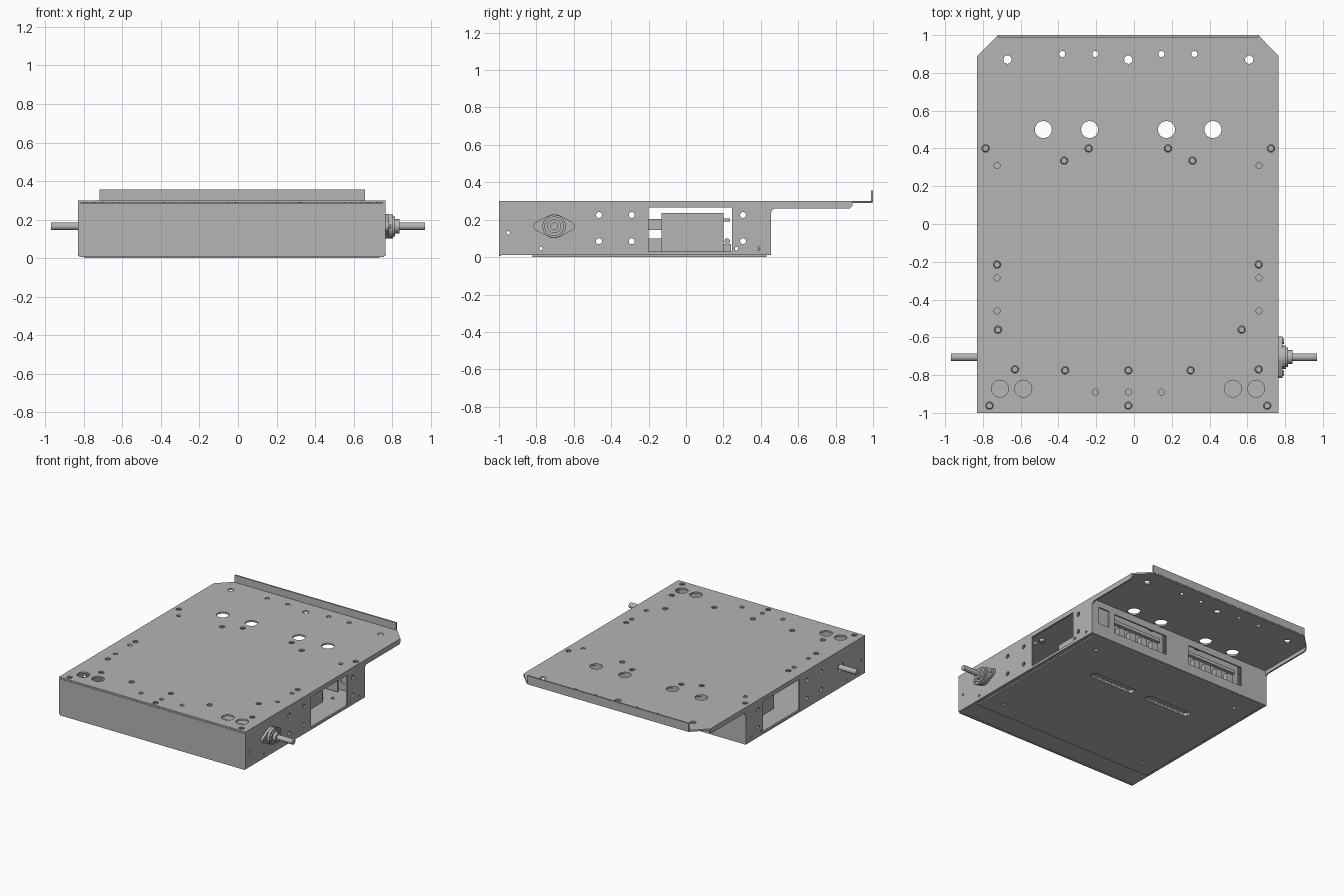
import bpy, bmesh, math
from mathutils import Matrix, Vector

if "Cube" in bpy.data.objects:
    bpy.data.objects.remove(bpy.data.objects["Cube"])

grey = bpy.data.materials.new("sheet_metal_grey")
grey.use_nodes = True
grey.diffuse_color = (0.46, 0.46, 0.46, 1)
grey.node_tree.nodes["Principled BSDF"].inputs["Base Color"].default_value = grey.diffuse_color

L, R, T = -0.83, 0.765, 0.012      # side limits and sheet thickness
MID = (L + R) / 2


def finish(name, bm):
    bmesh.ops.recalc_face_normals(bm, faces=bm.faces)
    me = bpy.data.meshes.new(name)
    bm.to_mesh(me)
    bm.free()
    me.materials.append(grey)
    ob = bpy.data.objects.new(name, me)
    bpy.context.collection.objects.link(ob)
    return ob


def add_box(bm, x, y, z):
    size = [b - a for a, b in (x, y, z)]
    mid = [(a + b) / 2 for a, b in (x, y, z)]
    bmesh.ops.create_cube(bm, size=1, matrix=Matrix.Translation(mid) @ Matrix.Diagonal((*size, 1)))


def add_cyl(bm, centre, r, depth, axis="Z", seg=24):
    rot = {"Z": Matrix(), "X": Matrix.Rotation(math.pi / 2, 4, "Y"),
           "Y": Matrix.Rotation(math.pi / 2, 4, "X")}[axis]
    bmesh.ops.create_cone(bm, cap_ends=True, segments=seg, radius1=r, radius2=r,
                          depth=depth, matrix=Matrix.Translation(centre) @ rot)


def box(name, x, y, z):
    bm = bmesh.new()
    add_box(bm, x, y, z)
    return finish(name, bm)


def add_prism(bm, pts, offset):
    face = bm.faces.new([bm.verts.new(p) for p in pts])
    ext = bmesh.ops.extrude_face_region(bm, geom=[face])["geom"]
    bmesh.ops.translate(bm, vec=offset, verts=[v for v in ext if isinstance(v, bmesh.types.BMVert)])


def prism(name, pts, offset):
    bm = bmesh.new()
    add_prism(bm, pts, offset)
    return finish(name, bm)


def cut(ob, bm):
    tool = finish("cutter", bm)
    tool.hide_render = True
    mod = ob.modifiers.new("cut", "BOOLEAN")
    mod.operation, mod.solver, mod.object = "DIFFERENCE", "EXACT", tool
    bpy.context.view_layer.objects.active = ob
    bpy.ops.object.modifier_apply(modifier=mod.name)
    bpy.data.objects.remove(tool)


# Top plate with clipped rear corners
top = prism("top_plate", [(L, -1, 0.288), (R, -1, 0.288), (R, 0.89, 0.288), (0.66, 0.998, 0.288),
                          (-0.72, 0.998, 0.288), (L, 0.89, 0.288)], (0, 0, T))
screws = [(-0.785, 0.4), (-0.24, 0.4), (0.18, 0.4), (0.725, 0.4), (-0.37, 0.335), (0.31, 0.335),
          (-0.725, -0.215), (0.66, -0.215), (-0.72, -0.56), (0.57, -0.56), (-0.63, -0.77),
          (-0.365, -0.775), (-0.03, -0.775), (0.3, -0.775), (0.66, -0.77),
          (-0.765, -0.962), (-0.03, -0.962), (0.705, -0.962)]
small = [(x, 0.9) for x in (-0.38, -0.205, 0.145, 0.32)]
small += [(x, y) for x in (-0.725, 0.662) for y in (0.31, -0.285, -0.46)]
small += [(x, -0.89) for x in (-0.205, -0.03, 0.145)]
medium = [(x, 0.87) for x in (-0.67, -0.03, 0.61)]
large = [(x, 0.5) for x in (-0.48, -0.235, 0.172, 0.418)]
large += [(x, -0.872) for x in (-0.71, -0.586, 0.524, 0.647)]
bm = bmesh.new()
for group, r in ((screws, 0.02), (small, 0.016), (medium, 0.022), (large, 0.045)):
    for x, y in group:
        add_cyl(bm, (x, y, 0.294), r, 0.1)
cut(top, bm)
box("rear_lip", (-0.72, 0.66), (0.988, 1.0), (0.296, 0.355))

# Socket head screws, each a small ring with a recessed centre
bm = bmesh.new()
for x, y in screws:
    add_cyl(bm, (x, y, 0.278), 0.0185, 0.022)
    bmesh.ops.create_cone(bm, cap_ends=False, segments=24, radius1=0.0185, radius2=0.015,
                          depth=0.008, matrix=Matrix.Translation((x, y, 0.293)))
    add_cyl(bm, (x, y, 0.291), 0.009, 0.006, seg=6)
finish("top_screws", bm)

# Side plates with a shallow rear flange, a window and matching holes
WIN_Y, WIN_Z = (-0.2, 0.245), (0.03, 0.265)
profile = [(-1, T), (0.455, T), (0.455, 0.235)]
profile += [(0.48 - 0.025 * math.cos(a), 0.235 + 0.025 * math.sin(a))
            for a in (math.pi / 8 * i for i in range(1, 5))]
profile += [(0.875, 0.26), (0.89, 0.275), (0.89, 0.289), (-1, 0.289)]
for name, x0 in (("left_side", R - T), ("right_side", L)):
    side = prism(name, [(x0, y, z) for y, z in profile], (T, 0, 0))
    bm = bmesh.new()
    add_box(bm, (x0 - 0.1, x0 + 0.1), WIN_Y, WIN_Z)
    for y in (-0.465, -0.29, 0.305):
        for z in (0.085, 0.225):
            add_cyl(bm, (x0, y, z), 0.016, 0.1, "X")
    for y, z in ((-0.95, 0.13), (-0.775, 0.045), (-0.165, 0.02), (0.27, 0.045), (0.39, 0.045)):
        if z > 0.03:
            add_cyl(bm, (x0, y, z), 0.009, 0.1, "X", 16)
    add_cyl(bm, (x0, -0.705, 0.165), 0.035, 0.1, "X")
    cut(side, bm)

# Front panel
box("front_panel", (L + 0.008, R - 0.008), (-1.0, -0.988), (0.005, 0.286))

# Floor and the thin cover under it, with two long slots
floor = box("floor", (L + T, R - T), (-0.99, 0.455), (0.011, 0.022))
cover = box("bottom_cover", (L + 0.03, R - 0.03), (-0.82, 0.43), (0, 0.01))
for ob in (floor, cover):
    bm = bmesh.new()
    for cx in (0.21, -0.29):
        pts = []
        for i in range(18):
            s = 1 if i < 9 else -1
            a = -math.pi / 2 + math.pi * (i if i < 9 else i - 1) / 8
            pts.append((cx + s * 0.165 + 0.03 * math.cos(a), 0.02 + 0.03 * math.sin(a), -0.05))
        add_prism(bm, pts, (0, 0, 0.1))
    for x, y in ((0.6, 0.3), (-0.66, 0.3), (0.6, -0.7), (-0.66, -0.7)):
        add_cyl(bm, (x, y, 0), 0.014, 0.1)
    cut(ob, bm)

# Rear wall with two connector openings and a power socket
wall = box("rear_wall", (L + T, R - T), (0.443, 0.455), (T, 0.289))
PORTS = ((0.085, 0.56), (-0.6, -0.115))
bm = bmesh.new()
for span in PORTS:
    add_box(bm, span, (0.4, 0.5), (0.085, 0.235))
add_box(bm, (0.61, 0.7), (0.4, 0.5), (0.11, 0.24))
cut(wall, bm)
box("power_socket", (0.612, 0.698), (0.38, 0.448), (0.112, 0.238))
bm = bmesh.new()
for a, b in PORTS:
    add_box(bm, (a - 0.02, b + 0.02), (0.385, 0.395), (0.03, 0.28))
    for i in range(4):
        x = a + 0.06 + i * 0.1
        add_box(bm, (x, x + 0.055), (0.39, 0.435), (0.1, 0.16))
    add_box(bm, (a + 0.03, b - 0.03), (0.39, 0.42), (0.19, 0.215))
finish("rear_connectors", bm)

# Inner power unit seen through the side windows
box("power_unit", (-0.66, 0.58), (-0.13, 0.2), (0.022, 0.235))
bm = bmesh.new()
for x in (-0.6, 0.5):
    add_box(bm, (x, x + 0.06), (-0.2, -0.12), (0.145, 0.205))
    add_box(bm, (x, x + 0.06), (-0.215, -0.12), (0.022, 0.1))
    add_box(bm, (x, x + 0.06), (0.19, 0.235), (0.19, 0.207))
    add_box(bm, (x, x + 0.06), (0.19, 0.24), (0.022, 0.07))
    add_cyl(bm, (x + 0.03, 0.22, 0.085), 0.015, 0.06, "X")
finish("unit_brackets", bm)

# Drive shaft and its flanged bearing
CY, CZ = -0.705, 0.165


def disc(name, x0, x1, r):
    bm = bmesh.new()
    add_cyl(bm, ((x0 + x1) / 2, CY, CZ), r, x1 - x0, "X", 32)
    return finish(name, bm)


disc("drive_shaft", -0.97, 0.97, 0.02)
disc("bearing_body", 0.7, 0.805, 0.062)
disc("bearing_hub", 0.8, 0.815, 0.052)
disc("bearing_collar", 0.81, 0.838, 0.037)

# Oval flange: hull of a centre circle and two small ears
bm = bmesh.new()
for dy, r in ((0, 0.064), (-0.084, 0.026), (0.084, 0.026)):
    for x in (R, 0.785):
        for i in range(32):
            a = math.tau * i / 32
            bm.verts.new((x, CY + dy + r * math.cos(a), CZ + r * math.sin(a)))
hull = bmesh.ops.convex_hull(bm, input=bm.verts)
junk = {g for k in ("geom_interior", "geom_unused") for g in hull[k] if isinstance(g, bmesh.types.BMVert)}
bmesh.ops.delete(bm, geom=list(junk), context="VERTS")
bmesh.ops.dissolve_limit(bm, angle_limit=0.01, verts=bm.verts, edges=bm.edges)
finish("bearing_flange", bm)
bm = bmesh.new()
for dy in (-0.084, 0.084):
    add_cyl(bm, (0.786, CY + dy, CZ), 0.014, 0.014, "X", 6)
finish("flange_bolts", bm)

# Smooth the round parts, keep sheet edges sharp
bpy.ops.object.select_all(action="DESELECT")
for ob in bpy.context.collection.objects:
    if ob.type == "MESH" and grey.name in ob.data.materials:
        ob.select_set(True)
        bpy.context.view_layer.objects.active = ob
bpy.ops.object.shade_smooth_by_angle(angle=math.radians(30))
